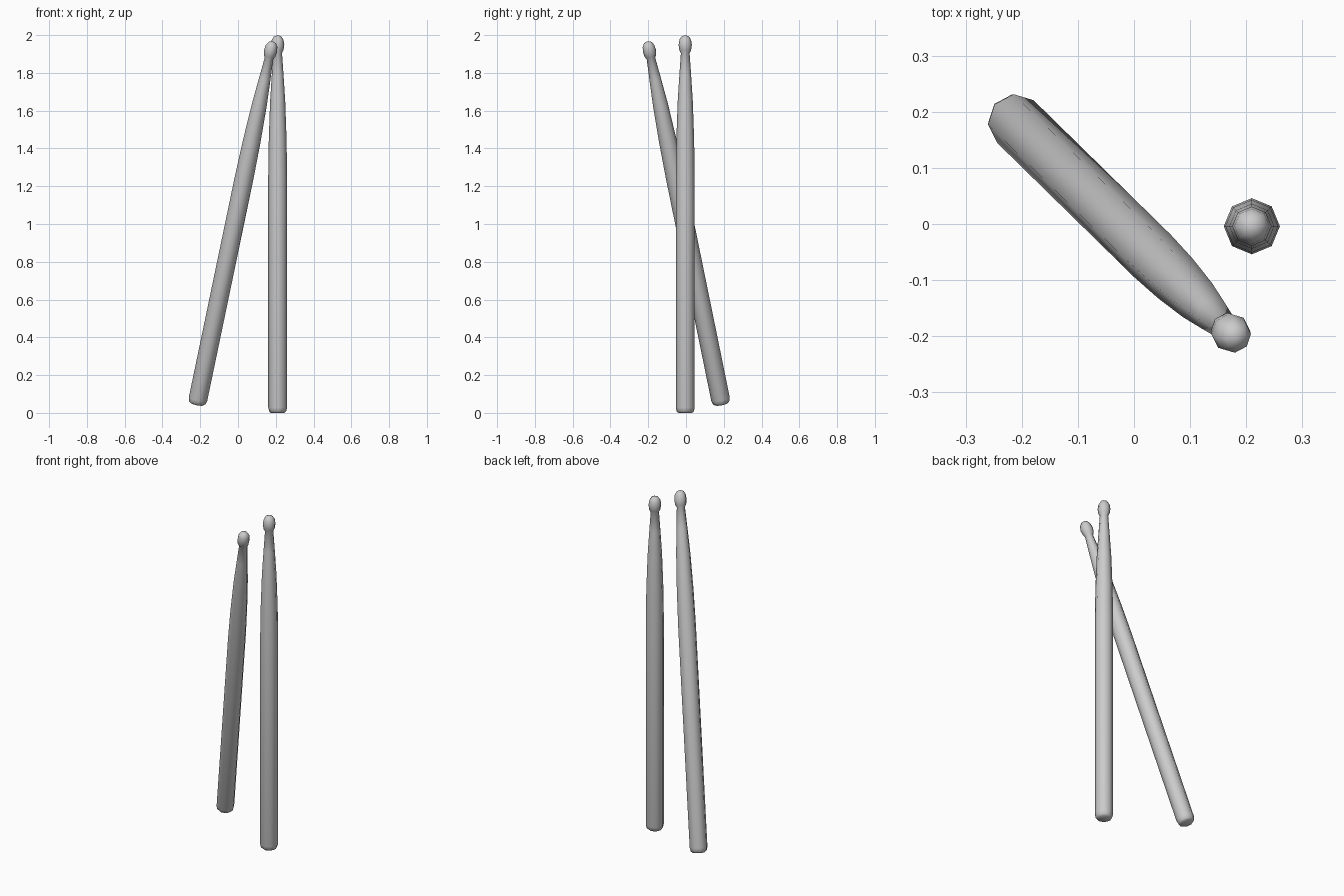
import bpy
import bmesh
import math
from mathutils import Matrix, Vector

cube = bpy.data.objects.get("Cube")
if cube:
    bpy.data.objects.remove(cube, do_unlink=True)

SIDES = 8
# Stick outline as (radius, height): rounded butt, straight shaft, taper, bead
PROFILE = [
    (0.036, 0.0), (0.045, 0.008), (0.05, 0.028), (0.05, 1.25),
    (0.047, 1.45), (0.040, 1.65), (0.031, 1.79), (0.023, 1.905),
    (0.031, 1.92), (0.035, 1.948), (0.031, 1.975), (0.020, 1.993),
]
TIP = 2.0

grey = bpy.data.materials.new("Plain grey")
grey.use_nodes = True
colour = (0.6, 0.6, 0.6, 1.0)
grey.diffuse_color = colour
grey.node_tree.nodes["Principled BSDF"].inputs["Base Color"].default_value = colour


def add_stick(name, base, direction, twist):
    """Revolve the outline into an eight-sided stick along a direction."""
    bm = bmesh.new()
    rings = []
    for radius, height in PROFILE:
        ring = []
        for i in range(SIDES):
            a = math.tau * i / SIDES
            ring.append(bm.verts.new((radius * math.cos(a), radius * math.sin(a), height)))
        rings.append(ring)
    for low, high in zip(rings, rings[1:]):
        for i in range(SIDES):
            j = (i + 1) % SIDES
            bm.faces.new((low[i], low[j], high[j], high[i]))
    # Flat butt and pointed tip
    bm.faces.new(rings[0][::-1])
    tip = bm.verts.new((0, 0, TIP))
    for i in range(SIDES):
        bm.faces.new((rings[-1][i], rings[-1][(i + 1) % SIDES], tip))
    bmesh.ops.recalc_face_normals(bm, faces=bm.faces)

    mesh = bpy.data.meshes.new(name)
    bm.to_mesh(mesh)
    bm.free()
    mesh.materials.append(grey)
    stick = bpy.data.objects.new(name, mesh)
    bpy.context.collection.objects.link(stick)
    turn = Vector((0, 0, 1)).rotation_difference(Vector(direction).normalized())
    stick.matrix_world = (Matrix.Translation(base) @ turn.to_matrix().to_4x4()
                          @ Matrix.Rotation(twist, 4, "Z"))

    bpy.ops.object.select_all(action="DESELECT")
    stick.select_set(True)
    bpy.context.view_layer.objects.active = stick
    bpy.ops.object.shade_smooth_by_angle(angle=math.radians(60))


# One stick upright, the other leaning forward beside it
add_stick("upright_drumstick", (0.21, -0.004, 0), (0, 0, 1), 0)
add_stick("leaning_drumstick", (-0.217, 0.188, 0.047), (0.2, -0.196, 0.96), math.radians(5))
